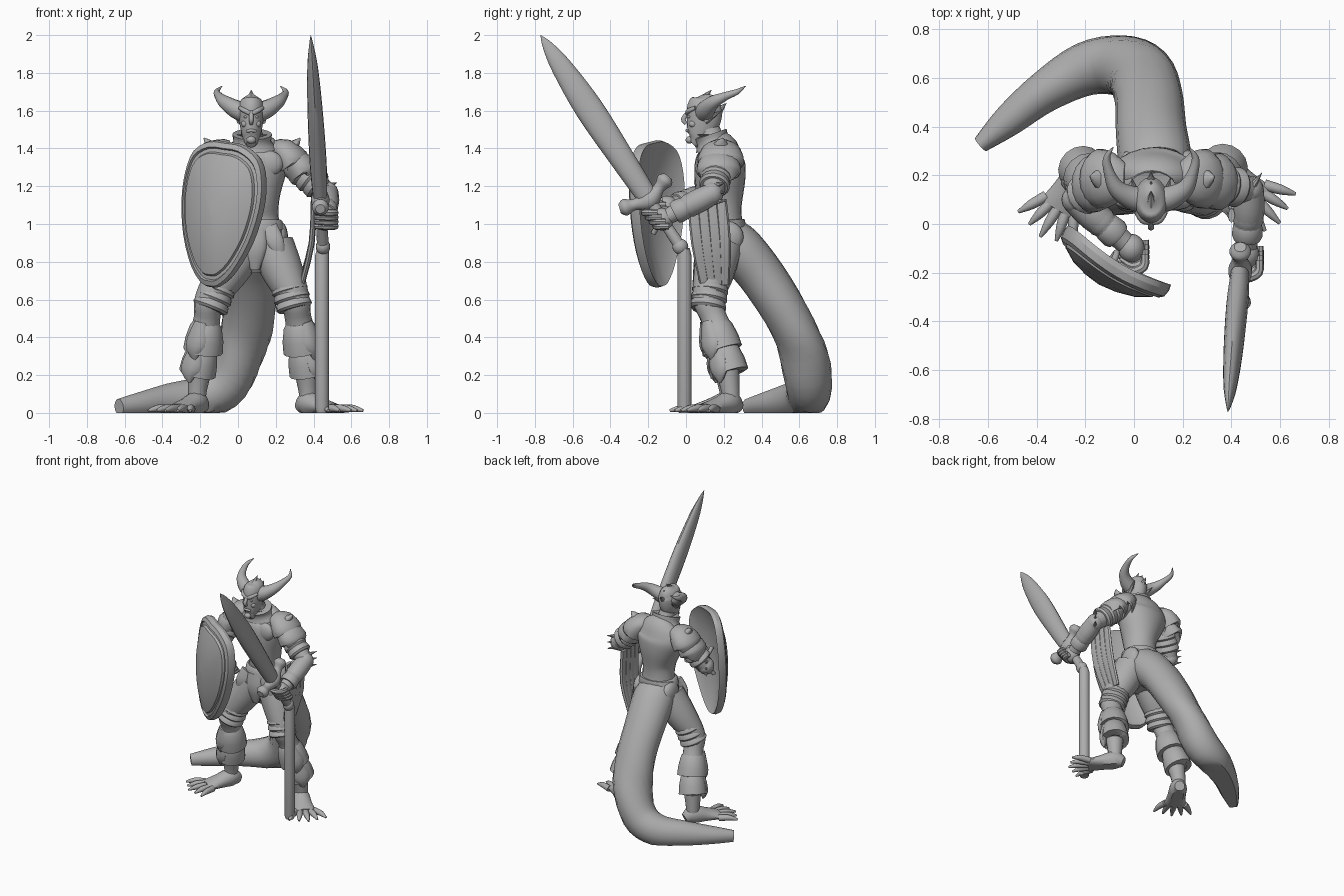
import bpy, bmesh, math
from mathutils import Vector as V

cube = bpy.data.objects.get("Cube")
if cube:
    bpy.data.objects.remove(cube)

mat = bpy.data.materials.new("stone grey")
mat.use_nodes = True
grey = (.42, .42, .42, 1)
mat.diffuse_color = grey
mat.node_tree.nodes["Principled BSDF"].inputs["Base Color"].default_value = grey
X, Y, Z = V((1, 0, 0)), V((0, 1, 0)), V((0, 0, 1))


def finish(name, bm, angle=40):
    """Turn a bmesh into a shaded object."""
    bmesh.ops.recalc_face_normals(bm, faces=bm.faces)
    mesh = bpy.data.meshes.new(name)
    bm.to_mesh(mesh)
    bm.free()
    mesh.materials.append(mat)
    ob = bpy.data.objects.new(name, mesh)
    bpy.context.collection.objects.link(ob)
    bpy.ops.object.select_all(action='DESELECT')
    ob.select_set(True)
    bpy.context.view_layer.objects.active = ob
    bpy.ops.object.shade_smooth_by_angle(angle=math.radians(angle))


def spline(pts, steps):
    """Catmull-Rom through tuples of any length."""
    out = []
    for i in range(len(pts) - 1):
        a, b, c, d = (V(pts[max(0, min(k, len(pts) - 1))]) for k in range(i - 1, i + 3))
        for s in range(steps):
            t = s / steps
            out.append(b + (c - a) * t / 2 + (a - b * 2.5 + c * 2 - d / 2) * t * t
                       + (b * 1.5 - a / 2 - c * 1.5 + d / 2) * t ** 3)
    return out + [V(pts[-1])]


def skin(name, rings, angle=40):
    """Bridge closed rings of points and cap both ends."""
    bm = bmesh.new()
    loops = [[bm.verts.new(p) for p in r] for r in rings]
    n = len(loops[0])
    for a, b in zip(loops, loops[1:]):
        for i in range(n):
            bm.faces.new((a[i], a[(i + 1) % n], b[(i + 1) % n], b[i]))
    bm.faces.new(loops[0])
    bm.faces.new(loops[-1])
    finish(name, bm, angle)


def tube(name, pts, up=Y, steps=4, sides=14, angle=40):
    """Sweep an ellipse along (x, y, z, radius[, second radius]), kept above ground."""
    path = spline([tuple(p) + (p[3],) if len(p) == 4 else p for p in pts], steps)
    rings = []
    for i, p in enumerate(path):
        ahead, behind = path[min(i + 1, len(path) - 1)], path[max(i - 1, 0)]
        tan = V((ahead - behind)[:3]).normalized()
        side = tan.cross(up).normalized()
        other = side.cross(tan)
        ring = []
        for k in range(sides):
            a = math.tau * k / sides
            q = V(p[:3]) + side * math.cos(a) * max(p[3], .001) + other * math.sin(a) * max(p[4], .001)
            q.z = max(q.z, 0)
            ring.append(q)
        rings.append(ring)
    skin(name, rings, angle)


def ball(name, centre, size):
    bm = bmesh.new()
    bmesh.ops.create_uvsphere(bm, u_segments=16, v_segments=10, radius=1)
    for v in bm.verts:
        v.co = V(centre) + V([a * b for a, b in zip(v.co, size)])
    finish(name, bm)


def spike(name, base, tip, r):
    tube(name, [(*base, r), (*tip, 0)], up=Y if abs(tip[1] - base[1]) < .08 else Z, steps=1, sides=8)


def bands(name, a, b, r, count, up=Y):
    """Overlapping armour rings from a to b."""
    a, b = V(a), V(b)
    half = (b - a) / count * .55
    for i in range(count):
        c = a.lerp(b, (i + .5) / count)
        tube(f"{name}_{i + 1}", [(*(c - half), r * .9), (*(c - half * .6), r),
             (*(c + half * .5), r * 1.06), (*(c + half), r * .93)], up, 1, 18)


# Torso, pelvis, belt and collar
tube("torso", [(.1, .19, .96, .13, .12), (.1, .19, 1.04, .115, .105), (.1, .18, 1.13, .12, .12),
     (.09, .18, 1.25, .165, .135), (.08, .18, 1.34, .19, .13), (.08, .18, 1.4, .15, .095),
     (.075, .14, 1.44, .07, .07), (.07, .12, 1.5, .055, .06)], sides=24)
tube("pelvis", [(.09, .19, .74, .06, .07), (.09, .19, .82, .14, .12), (.1, .19, .92, .15, .13),
     (.1, .19, 1, .125, .115)], sides=20)
tube("belt", [(.1, .19, .965, .13, .12), (.1, .19, .975, .145, .13), (.1, .185, 1.015, .135, .125),
     (.1, .185, 1.025, .12, .11)], steps=1, sides=24)
tube("collar", [(.075, .15, 1.4, .13, .1), (.075, .14, 1.44, .1, .085), (.075, .13, 1.475, .105, .09),
     (.075, .13, 1.47, .07, .07)], steps=2, sides=20)
tube("loincloth", [(.09, .08, .98, .06, .02), (.09, .065, .87, .06, .02), (.09, .09, .76, .025, .015)], steps=3)
for name, s in (("left", 1), ("right", -1)):
    ball(f"{name}_chest", (.08 + s * .075, .09, 1.32), (.085, .035, .07))
    ball(f"{name}_hip_plate", (.1 + s * .12, .22, .93), (.045, .085, .085))
    tube(f"{name}_front_flap", [(.09 + s * .07, .09, .98, .05, .02), (.09 + s * .11, .07, .9, .045, .02),
         (.09 + s * .14, .08, .82, .02, .012)], steps=3)

# Head and face
tube("head", [(.07, .035, 1.425, .025, .025), (.07, .06, 1.45, .042, .055), (.07, .08, 1.5, .056, .078),
     (.07, .095, 1.56, .066, .092), (.07, .1, 1.62, .068, .092), (.07, .11, 1.66, .05, .07),
     (.07, .11, 1.685, .015, .02)], sides=20)
tube("nose", [(.07, .012, 1.595, .01), (.07, -.014, 1.555, .013), (.07, .0, 1.53, .009)], steps=3)
tube("mouth", [(.045, .014, 1.49, .007), (.07, .005, 1.495, .009), (.095, .014, 1.49, .007)], Z, 3)
ball("chin", (.07, .018, 1.445), (.025, .02, .02))
for name, s in (("left", 1), ("right", -1)):
    tube(f"{name}_brow", [(.07 + s * .005, .008, 1.585, .012), (.07 + s * .035, .015, 1.6, .013),
         (.07 + s * .06, .05, 1.615, .01)], Z, 3)
    ball(f"{name}_eye", (.07 + s * .028, .017, 1.567), (.012, .007, .007))
    ball(f"{name}_cheek", (.07 + s * .033, .04, 1.53), (.02, .025, .02))
    spike(f"{name}_ear", (.07 + s * .055, .1, 1.55), (.07 + s * .08, .19, 1.6), .025)
    tube(f"{name}_horn", [(.07 + s * .035, .1, 1.59, .055), (.07 + s * .085, .11, 1.61, .048),
         (.07 + s * .14, .145, 1.645, .036), (.07 + s * .17, .205, 1.675, .023),
         (.07 + s * .182, .27, 1.7, .015), (.07 + s * .155, .315, 1.73, .002)], Z)
for i in range(3):
    y = .08 + i * .04
    spike(f"crest_spike_{i + 1}", (.07, y, 1.65 - i * .03), (.07, y + .055, 1.71 - i * .035), .03)

# Tail, resting on the ground
tube("tail", [(.09, .2, .96, .13, .1), (.085, .27, .88, .15, .13), (.07, .39, .74, .145, .125),
     (.06, .52, .54, .14, .12), (.025, .61, .35, .14, .115), (-.06, .65, .16, .125, .125),
     (-.2, .635, .08, .11, .115), (-.37, .54, .06, .085, .095), (-.52, .42, .045, .065), (-.63, .325, .03, .035, .045)],
     Z, sides=16)

# Legs: thigh, shin, armour bands, greave and clawed foot
legs = {"left": ((.18, .18, .88), (.3, .115, .6), (.345, .195, .36), (.37, .235, .12), (.7, -.71)),
        "right": ((.03, .17, .88), (-.15, .115, .6), (-.185, .19, .36), (-.215, .225, .12), (-.52, -.85))}
for name, (hip, knee, calf, ankle, aim) in legs.items():
    d = V((*aim, 0)).normalized()
    w = d.cross(Z)
    tube(f"{name}_leg", [(*hip, .12), (*V(hip).lerp(V(knee), .5), .108), (*knee, .08),
         (*V(knee).lerp(V(calf), .4), .07), (*calf, .08), (*ankle, .05), (ankle[0], ankle[1], .04, .05)])
    bands(f"{name}_thigh_band", V(hip).lerp(V(knee), .72), V(knee) - Z * .05, .092, 3)
    c, a = V(calf), V(ankle)
    top = c.lerp(V(knee), .5)
    for i, (hi, lo, r) in enumerate(((top, c - Z * .03, .092), (c, a + Z * .09, .086))):
        mid = hi.lerp(lo, .6)
        tube(f"{name}_greave_{i + 1}", [(*hi, r * .75), (*hi.lerp(lo, .15), r * .92), (*mid, r * 1.1),
             (*lo, r * 1.15), (*(lo + Z * .01), r * .7)], steps=1, sides=16)
        # pointed front of each greave plate
        tube(f"{name}_greave_point_{i + 1}", [(*(hi + d * r * .6), .035, .03), (*(mid + d * r * .85), .06, .03),
             (*(lo + d * r * .95), .05, .025), (*(lo + d * r * .9 - Z * .05), .006)], d, 2, 10)
    heel = V((ankle[0], ankle[1], 0))
    tube(f"{name}_foot", [(*(heel - d * .06 + Z * .03), .035), (*(heel + Z * .05), .06, .065),
         (*(heel + d * .1 + Z * .035), .065, .045), (*(heel + d * .19 + Z * .02), .08, .028)], Z)
    for i in range(5):
        k = i - 2
        root = heel + d * .17 + w * k * .033 + Z * .02
        tip = heel + d * (.325 - abs(k) * .02) + w * k * .065
        tube(f"{name}_toe_{i + 1}", [(*root, .023), (*(root.lerp(tip, .55) + Z * .015), .02),
             (*(tip + Z * .012), .007)], Z, 3, 10)

# Arms: sleeve, bands, forearm guard, fist
arms = {"left": ((.245, .185, 1.355), (.475, .14, 1.16), (.46, -.125, 1.025), 1),
        "right": ((-.095, .185, 1.355), (-.24, .1, 1.15), (-.01, -.1, 1.09), -1)}
for name, (sh, el, hand, s) in arms.items():
    S, E, H = V(sh), V(el), V(hand)
    tube(f"{name}_upper_arm", [(*sh, .08), (*S.lerp(E, .5), .07), (*el, .055)])
    ball(f"{name}_elbow", el, (.058, .058, .062))
    tube(f"{name}_forearm", [(*el, .058), (*E.lerp(H, .35), .065), (*E.lerp(H, .8), .045), (*hand, .045)], Z)
    bands(f"{name}_arm_band", S.lerp(E, .3), S.lerp(E, .8), .078, 3)
    bands(f"{name}_wrist_guard", E.lerp(H, .3), E.lerp(H, .75), .06, 2, Z)
    # two overlapping shoulder plates under a raised point
    for i, r in enumerate((.092, .088)):
        c = S.lerp(E, i * .25)
        tube(f"{name}_pauldron_{i + 1}", [(*(c - X * s * .06 + Z * .045), r * .45, r * .7),
             (*(c - X * s * .01 + Z * .03), r * .8, r * 1.15), (*(c + X * s * .045 - Z * .03), r, r * 1.35),
             (*(c + X * s * .05 - Z * .04), r * .85, r * 1.1)], steps=2, sides=18)
    tube(f"{name}_pauldron_point", [(*(S + Z * .01), .05, .07), (*(S + V((s * .05, 0, .06))), .03, .045),
         (*(S + V((s * .085, .01, .1))), .003)], steps=2, sides=10)
    for i in range(3):
        spike(f"{name}_elbow_spike_{i + 1}", E + Z * (.04 - i * .04),
              E + V((s * .05, .07, .06 - i * .05)), .022)
    ball(f"{name}_fist", hand, (.055, .06, .06))
    for i in range(4):
        c = H + V((0, -.035 + i * .02, .035 - i * .024))
        tube(f"{name}_finger_{i + 1}", [(*(c + X * .055 + Y * .01), .016), (*(c + X * .05 - Y * .04), .019),
             (*(c - Y * .06), .019), (*(c - X * .05 - Y * .03), .014)], Z, 3, 8)

# Fluted hanging plate on the left hip
for i in range(4):
    t = i / 3
    tube(f"hip_flute_{i + 1}", [(.4, .035 + t * .15, 1.16 - t * .03, .014, .03),
         (.39, .06 + t * .145, .9, .016, .033), (.33, .105 + t * .1, .65 + t * .03, .014, .024)],
         steps=3, sides=8, angle=30)

# Sword, and the post below its pommel
pommel, tip = V((.45, -.03, .88)), V((.385, -.77, 2))
at = lambda t: tuple(pommel.lerp(tip, t))
tube("sword_blade", [(*at(.24), .038, .055), (*at(.4), .045, .065), (*at(.65), .04, .075), (*at(.85), .028, .055),
     (*at(.95), .012, .028), (*at(1), .001)], sides=16)
tube("sword_grip", [(*at(0), .032), (*at(.12), .03), (*at(.25), .038)])
ball("pommel", pommel, (.038, .042, .042))
across = V((0, .83, .56))
G = V(at(.22))
tube("sword_guard", [(*(G + across * k * .155 + V((0, -.03, .04)) * abs(k)), r)
     for k, r in ((-1, .025), (-.82, .045), (-.5, .03), (0, .05), (.5, .03), (.82, .045), (1, .025))], X)
tube("post", [(.445, -.008, 0, .03), (.445, -.008, .03, .038), (.445, -.008, .83, .038), (.45, -.01, .87, .03)],
     steps=1, sides=16)

# Shield: domed rings of one outline, curved around the arm
half = spline([(0, .38), (.1, .375), (.195, .315), (.235, .2), (.238, .05), (.2, -.13), (.125, -.29),
               (.05, -.37), (0, -.38)], 3)
outline = half + [V((-p.x, p.y)) for p in half[-2:0:-1]]
out = V((-.5, -.86, 0)).normalized()
U0 = out.cross(Z) * -1
lean = math.radians(7)
U = U0 * math.cos(lean) - Z * math.sin(lean)
W = Z * math.cos(lean) + U0 * math.sin(lean)
centre = V((-.1, -.17, 1.05))
profile = ((.01, .03), (.5, .025), (.9, 0), (1, -.015), (1.02, .01), (1, .04), (.93, .05), (.91, .038),
           (.86, .04), (.84, .055), (.6, .075), (.3, .085), (.01, .09))
skin("shield", [[centre + U * p.x * k + W * p.y * k + out * (d - .7 * (p.x * k) ** 2 - .1 * (p.y * k) ** 2)
                 for p in outline] for k, d in profile], 30)
tube("shield_strap", [(*(centre + W * k * .1 - out * (.06 - abs(k) * .07)), .014) for k in (-1, -.5, 0, .5, 1)])
